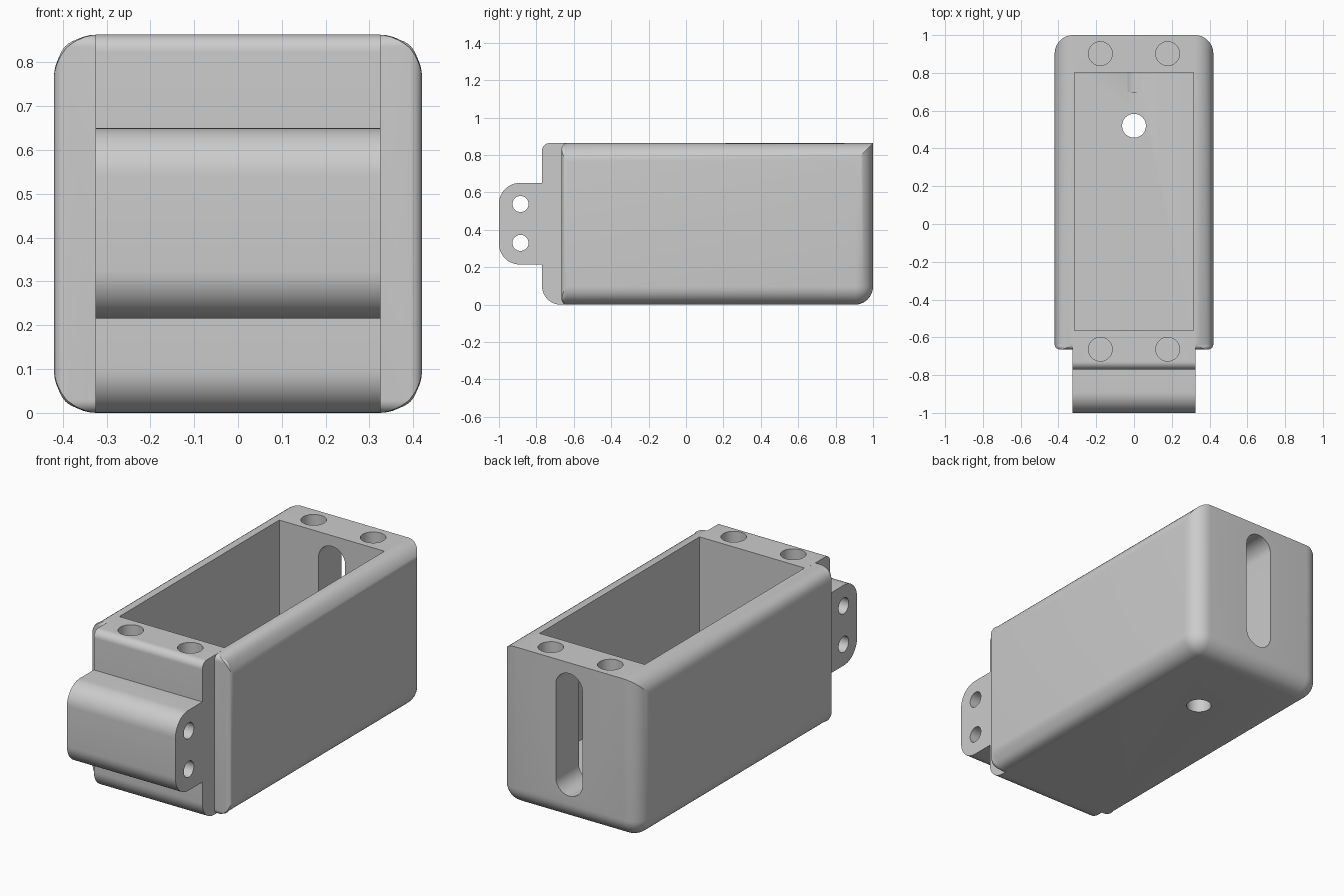
import bpy, bmesh, math
from mathutils import Vector

if "Cube" in bpy.data.objects:
    bpy.data.objects.remove(bpy.data.objects["Cube"])

grey = bpy.data.materials.new("plain grey")
grey.use_nodes = True
colour = (0.6, 0.6, 0.6, 1)
grey.diffuse_color = colour
grey.node_tree.nodes["Principled BSDF"].inputs["Base Color"].default_value = colour

TOP = 0.863


def finish(bm, name):
    bmesh.ops.recalc_face_normals(bm, faces=bm.faces)
    mesh = bpy.data.meshes.new(name)
    bm.to_mesh(mesh)
    bm.free()
    mesh.materials.append(grey)
    obj = bpy.data.objects.new(name, mesh)
    bpy.context.collection.objects.link(obj)
    return obj


def box(name, lo, hi):
    bm = bmesh.new()
    bmesh.ops.create_cube(bm, size=1)
    lo, hi = Vector(lo), Vector(hi)
    for v in bm.verts:
        v.co = (lo + hi) / 2 + v.co * (hi - lo)
    return finish(bm, name)


def rounded(corners, steps=12):
    """Outline from (u, v, radius) corners, all right angles."""
    out = []
    for i, (u, v, r) in enumerate(corners):
        p = Vector((u, v))
        if r == 0:
            out.append(p)
            continue
        a = (Vector(corners[i - 1][:2]) - p).normalized() * r
        b = (Vector(corners[(i + 1) % len(corners)][:2]) - p).normalized() * r
        for k in range(steps + 1):
            t = k / steps * math.pi / 2
            out.append(p + a * (1 - math.sin(t)) + b * (1 - math.cos(t)))
    return out


def extrude(name, corners, place, depth):
    bm = bmesh.new()
    face = bm.faces.new([bm.verts.new(place(p)) for p in rounded(corners)])
    ext = bmesh.ops.extrude_face_region(bm, geom=[face])
    moved = [g for g in ext["geom"] if isinstance(g, bmesh.types.BMVert)]
    bmesh.ops.translate(bm, vec=depth, verts=moved)
    return finish(bm, name)


def square(u, v, a, b, r):
    return [(u - a, v - b, r), (u + a, v - b, r), (u + a, v + b, r), (u - a, v + b, r)]


def apply_all(obj):
    bpy.context.view_layer.objects.active = obj
    for m in list(obj.modifiers):
        bpy.ops.object.modifier_apply(modifier=m.name)


def combine(obj, other, operation):
    mod = obj.modifiers.new(operation, "BOOLEAN")
    mod.operation, mod.object, mod.solver = operation, other, "EXACT"
    apply_all(obj)
    bpy.data.objects.remove(other)


# Housing body: large rounding on long, rear and bottom edges, small on the front
housing = box("housing", (-0.42, -0.665, 0), (0.42, 1, TOP))
weights = housing.data.attributes.new("bevel_weight_edge", "FLOAT", "EDGE")
for e in housing.data.edges:
    a, b = (housing.data.vertices[i].co for i in e.vertices)
    mid = (a + b) / 2
    if mid.y < -0.6:
        weights.data[e.index].value = 0.3
    elif mid.y > 0.9 and mid.z > 0.8:
        weights.data[e.index].value = 0.0
    else:
        weights.data[e.index].value = 1.0
bevel = housing.modifiers.new("rounding", "BEVEL")
bevel.limit_method, bevel.width, bevel.segments = "WEIGHT", 0.097, 10
apply_all(housing)

# Front block with the projecting hinge lug
block = extrude("front_block", [
    (-0.77, 0, 0.1), (-0.77, 0.215, 0), (-1, 0.215, 0.11), (-1, 0.65, 0.11),
    (-0.77, 0.65, 0), (-0.77, TOP, 0.04), (-0.6, TOP, 0), (-0.6, 0, 0)],
    lambda p: (-0.325, p.x, p.y), (0.65, 0, 0))
combine(housing, block, "UNION")

# Open pocket
combine(housing, box("pocket", (-0.315, -0.565, 0.15), (0.315, 0.803, 1)), "DIFFERENCE")

# Rear slot
combine(housing, extrude("slot", square(0, 0.473, 0.08, 0.332, 0.0799),
        lambda p: (p.x, 0.7, p.y), (0, 0.4, 0)), "DIFFERENCE")

# Blind screw holes in the rim, and the drain hole through the floor
for x, y, low in [(s * 0.178, y, 0.5) for s in (-1, 1) for y in (-0.663, 0.902)] + [(0, 0.52, -0.1)]:
    combine(housing, extrude("hole", square(x, y, 0.063, 0.063, 0.0629),
            lambda p: (p.x, p.y, low), (0, 0, 1 - low if low > 0 else 0.4)), "DIFFERENCE")

# Pin holes across the lug
for z in (0.33, 0.538):
    combine(housing, extrude("pin_hole", square(-0.885, z, 0.043, 0.043, 0.0429),
            lambda p: (-0.5, p.x, p.y), (1, 0, 0)), "DIFFERENCE")

bpy.ops.object.select_all(action="DESELECT")
housing.select_set(True)
bpy.context.view_layer.objects.active = housing
bpy.ops.object.shade_smooth_by_angle(angle=math.radians(30))
